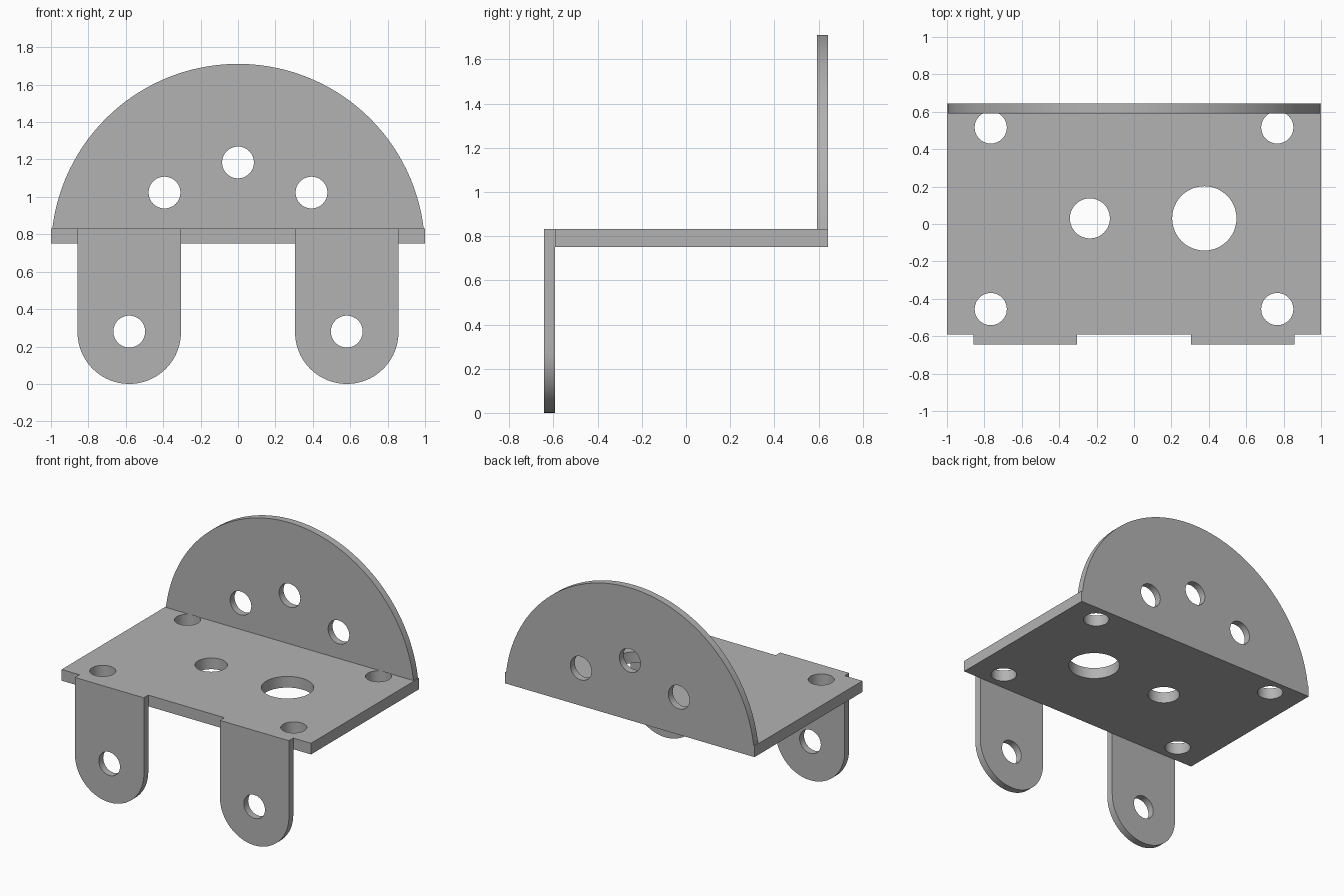
import bpy, bmesh, math
from mathutils import Matrix, Vector

cube = bpy.data.objects.get("Cube")
if cube:
    bpy.data.objects.remove(cube, do_unlink=True)

grey = bpy.data.materials.new("plain grey metal")
grey.use_nodes = True
COLOUR = (0.45, 0.45, 0.45, 1)
grey.diffuse_color = COLOUR
grey.node_tree.nodes["Principled BSDF"].inputs["Base Color"].default_value = COLOUR

# Main dimensions
HALF_X, HALF_Y = 1.0, 0.643
SHEET = 0.051
DECK_LOW, DECK_TOP, TOP = 0.751, 0.832, 1.711
UPRIGHT = Matrix.Rotation(math.pi / 2, 4, 'X')   # sheet (x, y) -> (x, z)


def arc(cx, cy, r, start, end, steps):
    return [(cx + r * math.cos(start + (end - start) * i / steps),
             cy + r * math.sin(start + (end - start) * i / steps))
            for i in range(steps + 1)]


def add_object(name, bm):
    bmesh.ops.recalc_face_normals(bm, faces=bm.faces)
    mesh = bpy.data.meshes.new(name)
    bm.to_mesh(mesh)
    bm.free()
    obj = bpy.data.objects.new(name, mesh)
    bpy.context.collection.objects.link(obj)
    mesh.materials.append(grey)
    return obj


def plate(name, outline, thickness, matrix, holes):
    """Extrude an outline, drill round holes (x, y, radius), then place it."""
    bm = bmesh.new()
    face = bm.faces.new([bm.verts.new((x, y, 0)) for x, y in outline])
    extruded = bmesh.ops.extrude_face_region(bm, geom=[face])["geom"]
    bmesh.ops.translate(bm, vec=(0, 0, thickness),
                        verts=[v for v in extruded if isinstance(v, bmesh.types.BMVert)])
    obj = add_object(name, bm)

    drills = bmesh.new()
    for x, y, r in holes:
        bmesh.ops.create_cone(drills, cap_ends=True, segments=48, radius1=r, radius2=r,
                              depth=thickness * 3,
                              matrix=Matrix.Translation((x, y, thickness / 2)))
    cutter = add_object(name + "_drills", drills)
    cutter.hide_render = True

    bpy.ops.object.select_all(action='DESELECT')
    bpy.context.view_layer.objects.active = obj
    obj.select_set(True)
    mod = obj.modifiers.new("holes", 'BOOLEAN')
    mod.operation, mod.solver, mod.object = 'DIFFERENCE', 'EXACT', cutter
    bpy.ops.object.modifier_apply(modifier=mod.name)
    bpy.data.objects.remove(cutter, do_unlink=True)
    obj.data.transform(matrix)
    bpy.ops.object.shade_smooth_by_angle(angle=math.radians(30))
    return obj


# Horizontal deck with corner holes and two larger central holes
front_y = SHEET - HALF_Y
deck_holes = [(sx * 0.766, y, 0.086) for sx in (-1, 1) for y in (0.516, -0.455)]
deck_holes += [(-0.236, 0.03, 0.107), (0.376, 0.03, 0.172)]
plate("deck",
      [(-HALF_X, front_y), (HALF_X, front_y), (HALF_X, HALF_Y), (-HALF_X, HALF_Y)],
      DECK_TOP - DECK_LOW, Matrix.Translation((0, 0, DECK_LOW)), deck_holes)

# Rounded back plate standing on the rear edge of the deck
centre_z = TOP - HALF_X
dip = math.asin(DECK_TOP - centre_z)
plate("back_plate", arc(0, centre_z, HALF_X, dip, math.pi - dip, 96), SHEET,
      Matrix.Translation((0, HALF_Y, 0)) @ UPRIGHT,
      [(0, 1.184, 0.085), (-0.393, 1.023, 0.085), (0.393, 1.023, 0.085)])

# Two hanging legs with rounded ends
LEG_X, LEG_R = 0.5815, 0.2765
for side, name in ((1, "left_leg"), (-1, "right_leg")):
    x = side * LEG_X
    outline = arc(x, LEG_R, LEG_R, math.pi, 2 * math.pi, 48)
    outline += [(x + LEG_R, DECK_TOP), (x - LEG_R, DECK_TOP)]
    plate(name, outline, SHEET, Matrix.Translation((0, front_y, 0)) @ UPRIGHT,
          [(x, 0.28, 0.085)])
